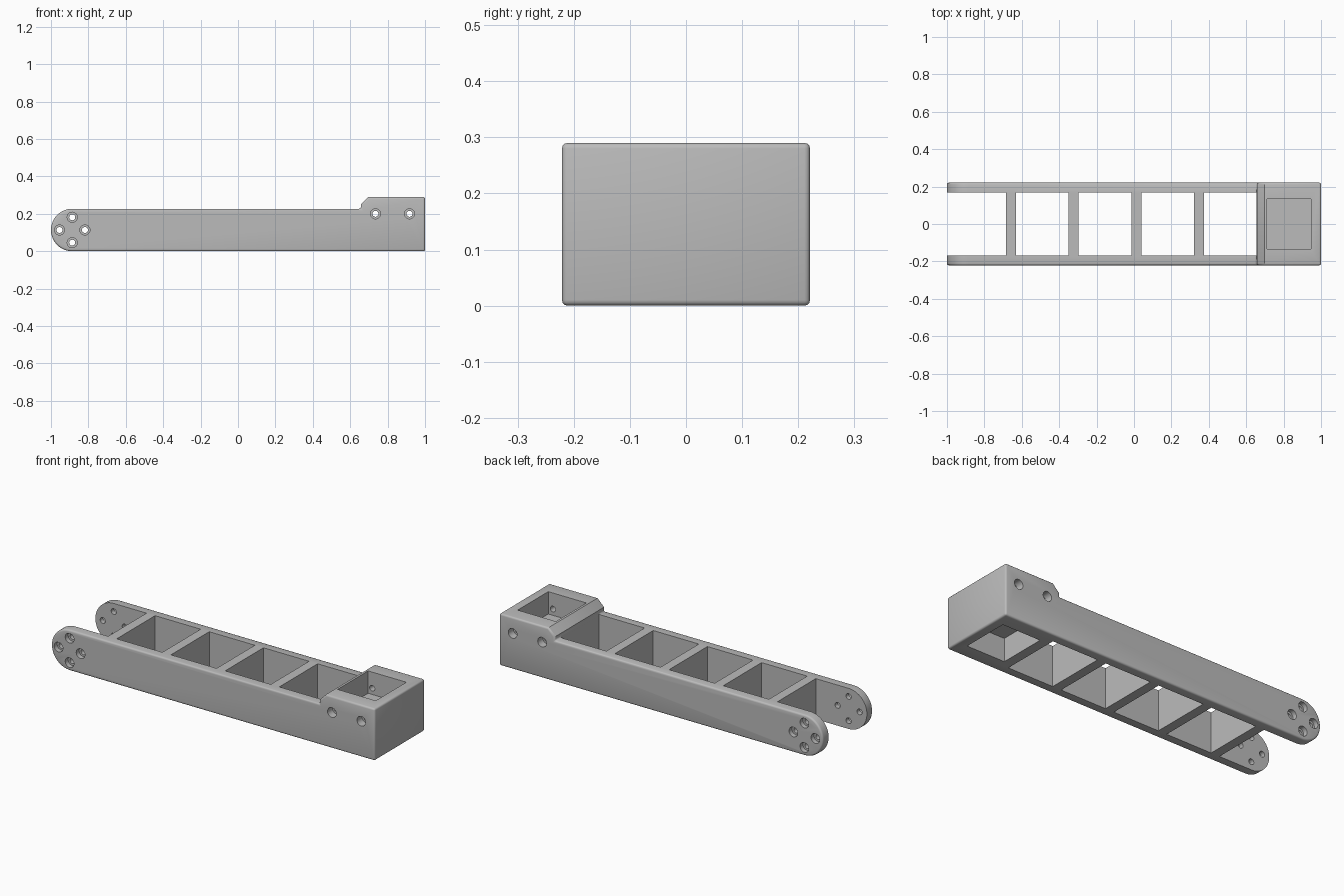
import bpy, bmesh, math
from mathutils import Matrix, Vector

cube = bpy.data.objects.get("Cube")
if cube:
    bpy.data.objects.remove(cube, do_unlink=True)

HALF_W = 0.221      # half width of the arm
INNER = 0.169       # inner face of the side plates
BEAM_H = 0.227      # height of the side plates
BLOCK_H = 0.29      # height of the end block
R = BEAM_H / 2      # radius of the rounded ends
PIVOT = -1 + R

grey = bpy.data.materials.new("plain grey")
grey.use_nodes = True
colour = (0.5, 0.5, 0.5, 1)
grey.diffuse_color = colour
grey.node_tree.nodes["Principled BSDF"].inputs["Base Color"].default_value = colour


def make_object(name, bm):
    bmesh.ops.recalc_face_normals(bm, faces=bm.faces)
    mesh = bpy.data.meshes.new(name)
    bm.to_mesh(mesh)
    bm.free()
    mesh.materials.append(grey)
    obj = bpy.data.objects.new(name, mesh)
    bpy.context.collection.objects.link(obj)
    return obj


def add_box(bm, x0, x1, half_y, z0, z1):
    size = Vector((x1 - x0, 2 * half_y, z1 - z0))
    centre = Vector(((x0 + x1) / 2, 0, (z0 + z1) / 2))
    bmesh.ops.create_cube(bm, size=1, matrix=Matrix.LocRotScale(centre, None, size))


def add_stepped_pin(bm, x, z, depth, sides=24):
    """Screw hole through the whole width, counterbored on both outer faces."""
    big, small, far, step = 0.027, 0.016, HALF_W + 0.03, HALF_W - depth
    rings = []
    for r, y in ((big, -far), (big, -step), (small, -step), (small, step), (big, step), (big, far)):
        rings.append([bm.verts.new((x + r * math.cos(a), y, z + r * math.sin(a)))
                      for a in (2 * math.pi * i / sides for i in range(sides))])
    for a, b in zip(rings, rings[1:]):
        for i in range(sides):
            j = (i + 1) % sides
            bm.faces.new((a[i], a[j], b[j], b[i]))
    bm.faces.new(rings[0])
    bm.faces.new(rings[-1])


# Solid side profile: beam with a rounded end and a raised, chamfered block
profile = [(1, 0), (1, BLOCK_H), (0.697, BLOCK_H), (0.657, 0.25), (0.657, BEAM_H)]
arc_steps = 32
for i in range(arc_steps + 1):
    a = math.pi / 2 + math.pi * i / arc_steps
    profile.append((PIVOT + R * math.cos(a), R + R * math.sin(a)))

bm = bmesh.new()
side = bm.faces.new([bm.verts.new((x, -HALF_W, z)) for x, z in profile])
extruded = bmesh.ops.extrude_face_region(bm, geom=[side], use_keep_orig=True)["geom"]
bmesh.ops.translate(bm, vec=(0, 2 * HALF_W, 0),
                    verts=[v for v in extruded if isinstance(v, bmesh.types.BMVert)])
frame = make_object("arm_frame", bm)

bevel = frame.modifiers.new("rounded_edges", 'BEVEL')
bevel.width = 0.01
bevel.segments = 3
bevel.limit_method = 'ANGLE'
bevel.angle_limit = math.radians(50)

# Openings: fork gap, four windows between ribs, block pockets above and below
bm = bmesh.new()
rib, pitch, first = 0.053, 0.335, -0.684
add_box(bm, -1.1, first, INNER, -0.1, 0.4)
for i in range(4):
    start = first + rib + i * pitch
    add_box(bm, start, start + pitch - rib, INNER, -0.1, 0.4)
add_box(bm, 0.71, 0.946, 0.135, 0.165, 0.4)
add_box(bm, 0.71, 0.946, 0.135, -0.1, 0.13)
openings = make_object("openings_cutter", bm)

# Screw holes: a ring of four at the pivot, two in the block
bm = bmesh.new()
for i in range(4):
    a = i * math.pi / 2
    add_stepped_pin(bm, PIVOT + 0.068 * math.cos(a), R + 0.068 * math.sin(a), 0.026)
for x in (0.735, 0.917):
    add_stepped_pin(bm, x, 0.2, 0.045)
holes = make_object("holes_cutter", bm)

for cutter in (openings, holes):
    cut = frame.modifiers.new(cutter.name, 'BOOLEAN')
    cut.operation = 'DIFFERENCE'
    cut.solver = 'EXACT'
    cut.object = cutter

# Apply the modifiers, drop the cutters and smooth the curved edges
bpy.ops.object.select_all(action='DESELECT')
bpy.context.view_layer.objects.active = frame
frame.select_set(True)
for name in [m.name for m in frame.modifiers]:
    bpy.ops.object.modifier_apply(modifier=name)
for cutter in (openings, holes):
    bpy.data.objects.remove(cutter, do_unlink=True)
bpy.ops.object.shade_smooth_by_angle(angle=math.radians(35))
